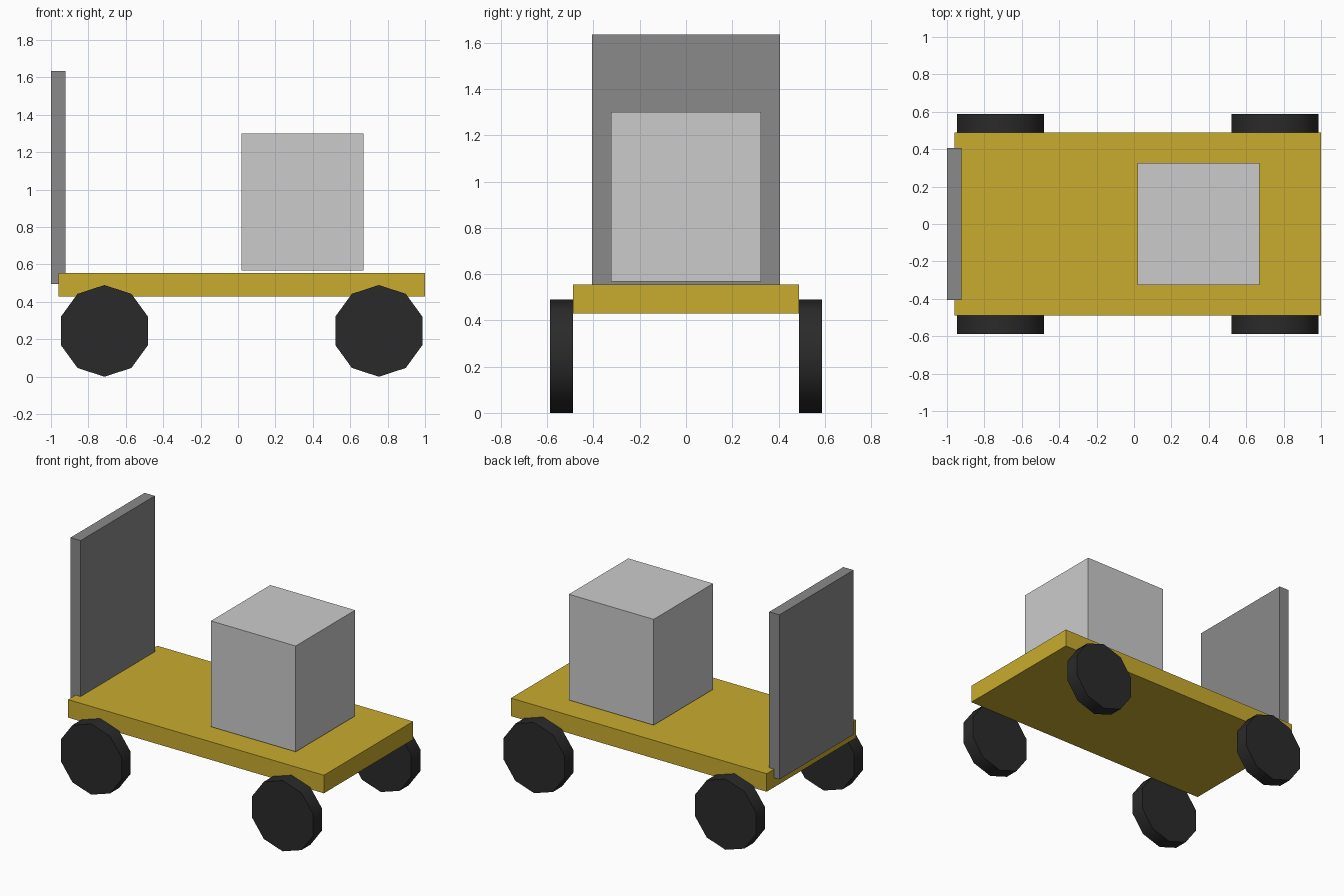
import bpy, math

if "Cube" in bpy.data.objects:
    bpy.data.objects.remove(bpy.data.objects["Cube"])


def paint(obj, name, color):
    mat = bpy.data.materials.get(name) or bpy.data.materials.new(name)
    mat.diffuse_color = (*color, 1)
    mat.use_nodes = True
    mat.node_tree.nodes["Principled BSDF"].inputs["Base Color"].default_value = mat.diffuse_color
    obj.data.materials.append(mat)


def box(name, lo, hi):
    center = [(a + b) / 2 for a, b in zip(lo, hi)]
    bpy.ops.mesh.primitive_cube_add(size=1, location=center)
    obj = bpy.context.object
    obj.name = name
    obj.scale = [b - a for a, b in zip(lo, hi)]
    bpy.ops.object.transform_apply(location=False, rotation=False, scale=True)
    return obj


# Flat platform
deck = box("deck", (-0.96, -0.488, 0.43), (1.0, 0.488, 0.555))
paint(deck, "yellow", (0.584, 0.407, 0.027))

# Upright push panel, let into the end of the deck
panel = box("push_panel", (-1.0, -0.406, 0.495), (-0.922, 0.406, 1.635))
paint(panel, "dark_grey", (0.254, 0.254, 0.254))

# Cargo box, resting just above the deck
box("cargo_box", (0.02, -0.325, 0.567), (0.67, 0.325, 1.3))

# Ten-sided wheels with a corner pointing down
RADIUS, INNER, OUTER = 0.245, 0.488, 0.587
for end, x in (("rear", -0.714), ("front", 0.753)):
    for side, s in (("right", -1), ("left", 1)):
        bpy.ops.mesh.primitive_cylinder_add(
            vertices=10, radius=RADIUS, depth=OUTER - INNER,
            location=(x, s * (INNER + OUTER) / 2, RADIUS),
            rotation=(math.pi / 2, 0, 0))
        wheel = bpy.context.object
        wheel.name = f"{end}_{side}_wheel"
        bpy.ops.object.shade_smooth_by_angle(angle=math.radians(40))
        paint(wheel, "black", (0.023, 0.023, 0.024))
